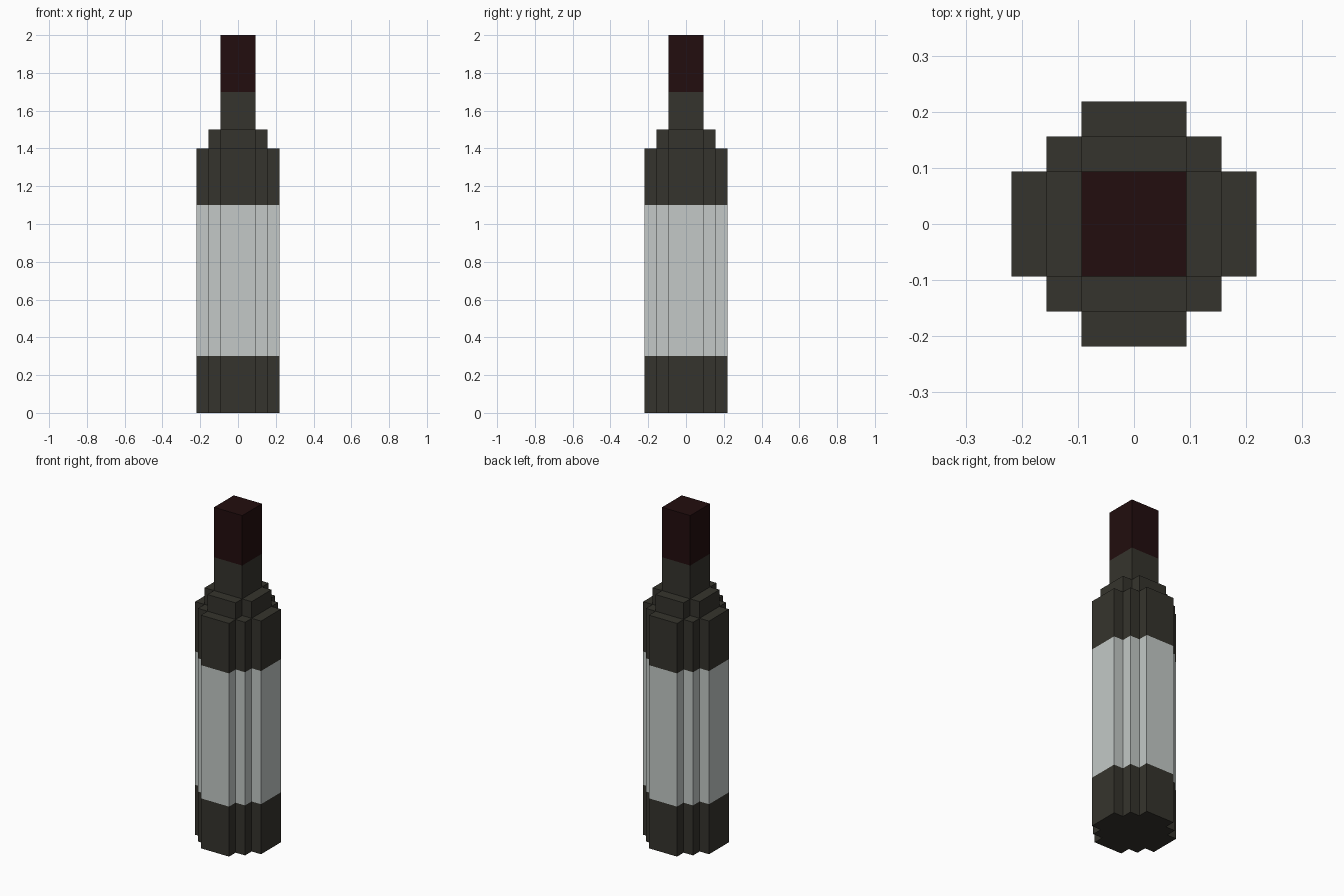
import bpy, bmesh

if "Cube" in bpy.data.objects:
    bpy.data.objects.remove(bpy.data.objects["Cube"])

def material(name, rgb):
    m = bpy.data.materials.new(name)
    m.diffuse_color = (*rgb, 1.0)
    m.use_nodes = True
    m.node_tree.nodes["Principled BSDF"].inputs["Base Color"].default_value = m.diffuse_color
    return m

GLASS = material("dark glass", (0.036, 0.034, 0.026))
LABEL = material("pale label", (0.546, 0.584, 0.571))
FOIL = material("dark red foil", (0.016, 0.004, 0.0044))

A, B, C = 3 / 32, 5 / 32, 7 / 32   # voxel step half-widths

def quarter_turns(corner):
    """Repeat one corner's outline points around the four quadrants."""
    pts = []
    for _ in range(4):
        pts += corner
        corner = [(-y, x) for x, y in corner]
    return pts

def prism(name, corner, levels, mats):
    """Stack an outline through the z levels, one material per band."""
    bm = bmesh.new()
    rings = [[bm.verts.new((x, y, z)) for x, y in quarter_turns(corner)] for z in levels]
    n = len(rings[0])
    used = list(dict.fromkeys(mats))
    for k, m in enumerate(mats):
        for i in range(n):
            j = (i + 1) % n
            f = bm.faces.new((rings[k][i], rings[k][j], rings[k + 1][j], rings[k + 1][i]))
            f.material_index = used.index(m)
    bm.faces.new(rings[0][::-1]).material_index = used.index(mats[0])
    bm.faces.new(rings[-1]).material_index = used.index(mats[-1])
    bmesh.ops.recalc_face_normals(bm, faces=bm.faces[:])
    me = bpy.data.meshes.new(name)
    bm.to_mesh(me)
    bm.free()
    for m in used:
        me.materials.append(m)
    ob = bpy.data.objects.new(name, me)
    bpy.context.collection.objects.link(ob)
    return ob

# Stepped round body with the label band
prism("body", [(C, A), (B, A), (B, B), (A, B), (A, C)],
      [0, 0.3, 1.1, 1.4], [GLASS, LABEL, GLASS])
# Cross-shaped shoulder
prism("shoulder", [(B, A), (A, A), (A, B)], [1.4, 1.5], [GLASS])
# Square neck with foil cap
prism("neck", [(A, A)], [1.5, 1.7, 2.0], [GLASS, FOIL])
